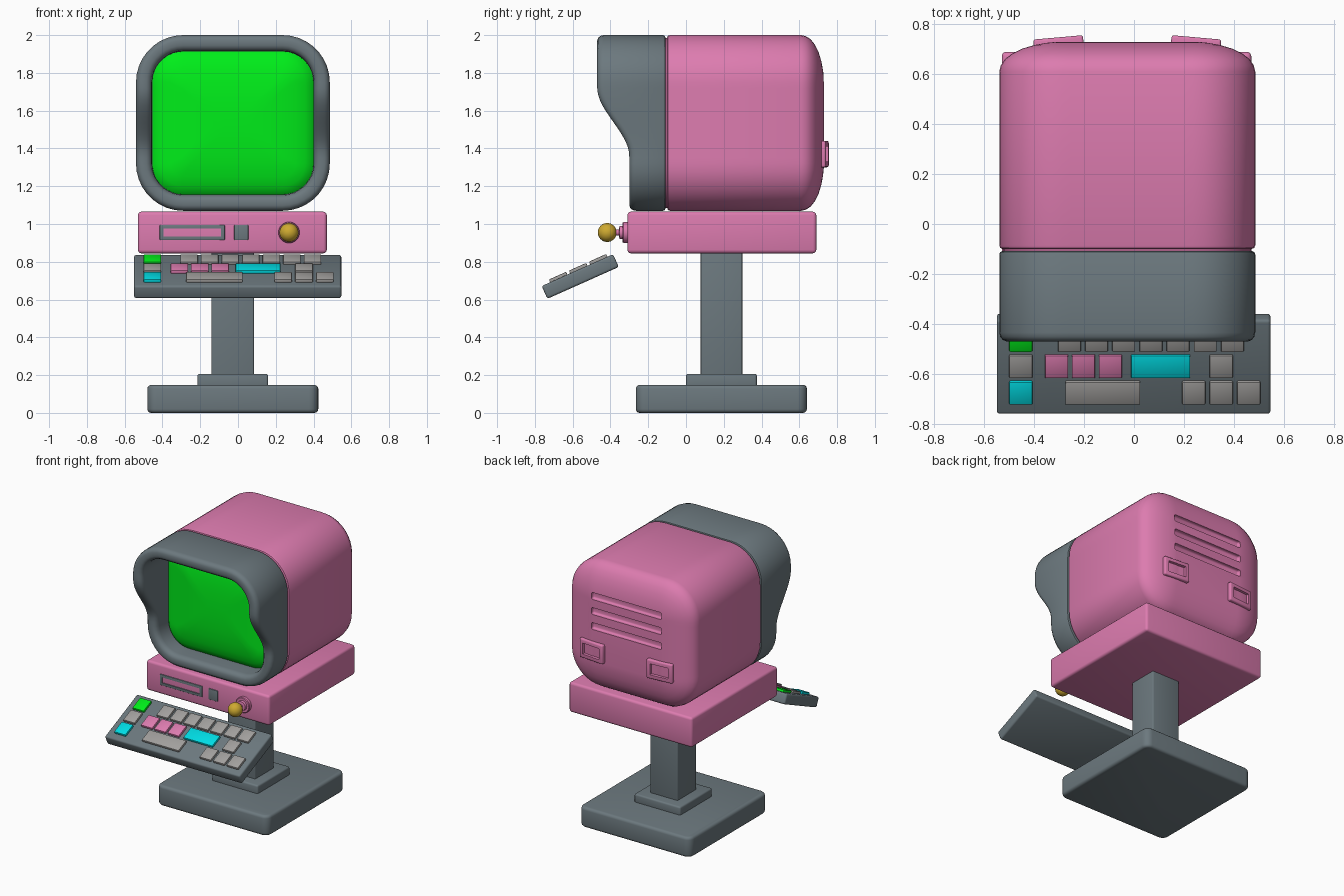
import bpy, bmesh, math
from mathutils import Matrix, Vector

if "Cube" in bpy.data.objects:
    bpy.data.objects.remove(bpy.data.objects["Cube"])

def material(name, rgb):
    m = bpy.data.materials.new(name)
    m.diffuse_color = (*rgb, 1)
    m.use_nodes = True
    m.node_tree.nodes["Principled BSDF"].inputs["Base Color"].default_value = m.diffuse_color
    return m

PINK = material("pink", (0.72, 0.20, 0.43))
SLATE = material("slate", (0.15, 0.19, 0.21))
GREEN = material("green", (0.0, 0.85, 0.01))
CYAN = material("cyan", (0.0, 0.72, 0.78))
GOLD = material("gold", (0.62, 0.40, 0.03))
KEY = material("key_grey", (0.36, 0.35, 0.34))

def smooth(ob, angle=35):
    bpy.ops.object.select_all(action='DESELECT')
    ob.select_set(True)
    bpy.context.view_layer.objects.active = ob
    bpy.ops.object.shade_smooth_by_angle(angle=math.radians(angle))

def finish(name, bm, mat, shade=True):
    bmesh.ops.recalc_face_normals(bm, faces=bm.faces)
    me = bpy.data.meshes.new(name)
    bm.to_mesh(me)
    bm.free()
    ob = bpy.data.objects.new(name, me)
    bpy.context.collection.objects.link(ob)
    me.materials.append(mat)
    if shade:
        smooth(ob)
    return ob

def box(name, x, y, z, mat, bevel=0.01, corner=0, recess=None, matrix=None, segs=3):
    """Box from (min, max) ranges; recess = (direction, border, depth)."""
    size = [b - a for a, b in (x, y, z)]
    mid = Vector([(a + b) / 2 for a, b in (x, y, z)])
    bm = bmesh.new()
    bmesh.ops.create_cube(bm, size=1, matrix=Matrix.Diagonal((*size, 1)))
    if corner:
        up = [e for e in bm.edges if abs(e.verts[0].co.z - e.verts[1].co.z) > 1e-4]
        bmesh.ops.bevel(bm, geom=up, offset=corner, segments=5, profile=0.5, affect='EDGES')
    if bevel:
        edges = [e for e in bm.edges if e.calc_face_angle() > 0.6]
        bmesh.ops.bevel(bm, geom=edges, offset=bevel, segments=segs, profile=0.5, affect='EDGES')
    if recess:
        direction, border, depth = recess
        bm.normal_update()
        face = max(bm.faces, key=lambda f: f.calc_area() * (f.normal.dot(Vector(direction)) > 0.99))
        bmesh.ops.inset_individual(bm, faces=[face], thickness=border, depth=0)
        bmesh.ops.inset_individual(bm, faces=[face], thickness=0.002, depth=-depth)
    ob = finish(name, bm, mat)
    ob.matrix_world = (matrix or Matrix()) @ Matrix.Translation(mid)
    return ob

# Monitor cross-section: rounded rectangle in the xz plane
CX, CZ, HW, HH, RAD = -0.027, 1.535, 0.513, 0.465, 0.25

def outline(inset):
    w, h, r = HW - inset, HH - inset, max(RAD - inset, 0.04)
    pts, arc, side = [], 9, 14
    for k, (sx, sz) in enumerate([(1, 1), (-1, 1), (-1, -1), (1, -1)]):
        for i in range(arc + 1):
            a = math.pi / 2 * (k + i / arc)
            pts.append(Vector((CX + sx * (w - r) + r * math.cos(a), CZ + sz * (h - r) + r * math.sin(a))))
        nxt = [(-1, 1), (-1, -1), (1, -1), (1, 1)][k]
        a = math.pi / 2 * (k + 1)
        end = Vector((CX + nxt[0] * (w - r) + r * math.cos(a), CZ + nxt[1] * (h - r) + r * math.sin(a)))
        start = pts[-1].copy()
        pts += [start.lerp(end, i / side) for i in range(1, side)]
    return pts

def loft(name, rings, mat):
    """Skin rings of (inset, depth); depth is a number or a function of z."""
    bm = bmesh.new()
    loops = []
    for inset, y in rings:
        loops.append([bm.verts.new((p.x, y(p.y) if callable(y) else y, p.y)) for p in outline(inset)])
    n = len(loops[0])
    for a, b in zip(loops, loops[1:]):
        for i in range(n):
            bm.faces.new((a[i], a[(i + 1) % n], b[(i + 1) % n], b[i]))
    bm.faces.new(loops[0])
    bm.faces.new(loops[-1])
    return finish(name, bm, mat, shade=False)

def rim(offset):
    def depth(z):
        t = min(max((z - 1.36) / 0.36, 0), 1)
        return -0.30 - 0.17 * t * t * (3 - 2 * t) + offset
    return depth

# Hood with swept front rim
hood = loft("hood", [(0.015, -0.108), (0.004, -0.112), (0, -0.122), (0, rim(0.035)), (0.004, rim(0.018)),
                     (0.014, rim(0.005)), (0.028, rim(0)), (0.055, rim(0)), (0.070, rim(0.006)),
                     (0.081, rim(0.02)), (0.085, rim(0.04)), (0.087, -0.13)], SLATE)
smooth(hood)

# Bulging screen
smooth(loft("screen", [(0.083, -0.135), (0.083, -0.155), (0.10, -0.172), (0.13, -0.188), (0.18, -0.203),
                       (0.25, -0.215), (0.33, -0.222), (0.42, -0.225)], GREEN))

# Monitor shell with rounded back
shell = loft("monitor_shell", [(0.016, -0.108), (0.016, -0.10), (0.004, -0.096), (0, -0.085), (0, 0.61),
                               (0.006, 0.635), (0.022, 0.66), (0.05, 0.682), (0.09, 0.702),
                               (0.14, 0.717), (0.19, 0.726), (0.23, 0.73)], PINK)

# Vent slots cut into the back
for z in (1.55, 1.66, 1.77):
    cut = box("vent_cutter", (CX - 0.285, CX + 0.285), (0.705, 0.80), (z - 0.025, z + 0.025), PINK, bevel=0.012)
    cut.hide_render = True
    mod = shell.modifiers.new("vent", 'BOOLEAN')
    mod.operation, mod.solver, mod.object = 'DIFFERENCE', 'EXACT', cut
    bpy.ops.object.select_all(action='DESELECT')
    bpy.context.view_layer.objects.active = shell
    bpy.ops.object.modifier_apply(modifier=mod.name)
    bpy.data.objects.remove(cut)
smooth(shell)

# Rear sockets, angled slightly to follow the shell
for side, label in ((-1, "left"), (1, "right")):
    place = Matrix.Translation((CX + side * 0.275, 0.72, 1.37)) @ Matrix.Rotation(-side * math.radians(5), 4, 'Z')
    box("rear_socket_" + label, (-0.10, 0.10), (-0.04, 0.028), (-0.07, 0.07), PINK,
        bevel=0.01, recess=((0, 1, 0), 0.028, 0.02), matrix=place)

# Computer case under the monitor
box("case", (-0.53, 0.47), (-0.31, 0.69), (0.845, 1.065), PINK, bevel=0.018)
box("drive_slot", (-0.415, -0.07), (-0.316, -0.28), (0.915, 0.995), SLATE,
    bevel=0.004, recess=((0, -1, 0), 0.022, 0.018))
box("power_button", (-0.02, 0.055), (-0.316, -0.28), (0.915, 0.995), SLATE, bevel=0.004)

# Joystick: turned mount and ball
def lathe(name, profile, mat):
    bm = bmesh.new()
    n = 28
    loops = [[bm.verts.new((0.27 + r * math.cos(2 * math.pi * i / n), y, 0.955 + r * math.sin(2 * math.pi * i / n)))
              for i in range(n)] for r, y in profile]
    for a, b in zip(loops, loops[1:]):
        for i in range(n):
            bm.faces.new((a[i], a[(i + 1) % n], b[(i + 1) % n], b[i]))
    bm.faces.new(loops[0])
    bm.faces.new(loops[-1])
    return finish(name, bm, mat)

lathe("joystick_mount", [(0.056, -0.30), (0.056, -0.33), (0.052, -0.335), (0.036, -0.335), (0.034, -0.352),
                         (0.017, -0.355), (0.017, -0.40)], PINK)
bm = bmesh.new()
bmesh.ops.create_uvsphere(bm, u_segments=28, v_segments=16, radius=0.05,
                          matrix=Matrix.Translation((0.27, -0.417, 0.955)))
finish("joystick_ball", bm, GOLD)

# Stand
box("post", (-0.14, 0.085), (0.078, 0.298), (0.18, 0.86), SLATE, bevel=0.008)
box("collar", (-0.215, 0.16), (0.0, 0.375), (0.13, 0.207), SLATE, bevel=0.012)
box("foot", (-0.48, 0.425), (-0.265, 0.64), (0, 0.148), SLATE, bevel=0.02, corner=0.05)

# Tilted keyboard
tilt = Matrix.Translation((0, -0.56, 0.722)) @ Matrix.Rotation(math.radians(24), 4, 'X')
box("keyboard", (-0.55, 0.547), (-0.207, 0.207), (-0.037, 0.037), SLATE, bevel=0.012, matrix=tilt)

# Keys: row centre, then (left, right, colour)
greys = [(-0.305 + 0.11 * i * 0.99, -0.213 + 0.11 * i * 0.99, KEY) for i in range(7)]
rows = [
    (0.124, [(-0.50, -0.407, GREEN)] + greys),
    (0.008, [(-0.50, -0.407, KEY), (-0.357, -0.264, PINK), (-0.249, -0.156, PINK), (-0.141, -0.048, PINK),
             (-0.012, 0.225, CYAN), (0.303, 0.396, KEY)]),
    (-0.108, [(-0.50, -0.407, CYAN), (-0.275, 0.025, KEY), (0.193, 0.286, KEY), (0.303, 0.396, KEY),
              (0.413, 0.506, KEY)]),
]
for r, (v, keys) in enumerate(rows, 1):
    for c, (x0, x1, mat) in enumerate(keys, 1):
        box(f"key_row{r}_{c}", (x0, x1), (v - 0.05, v + 0.05), (0.03, 0.053), mat,
            bevel=0.005, matrix=tilt, segs=2)
